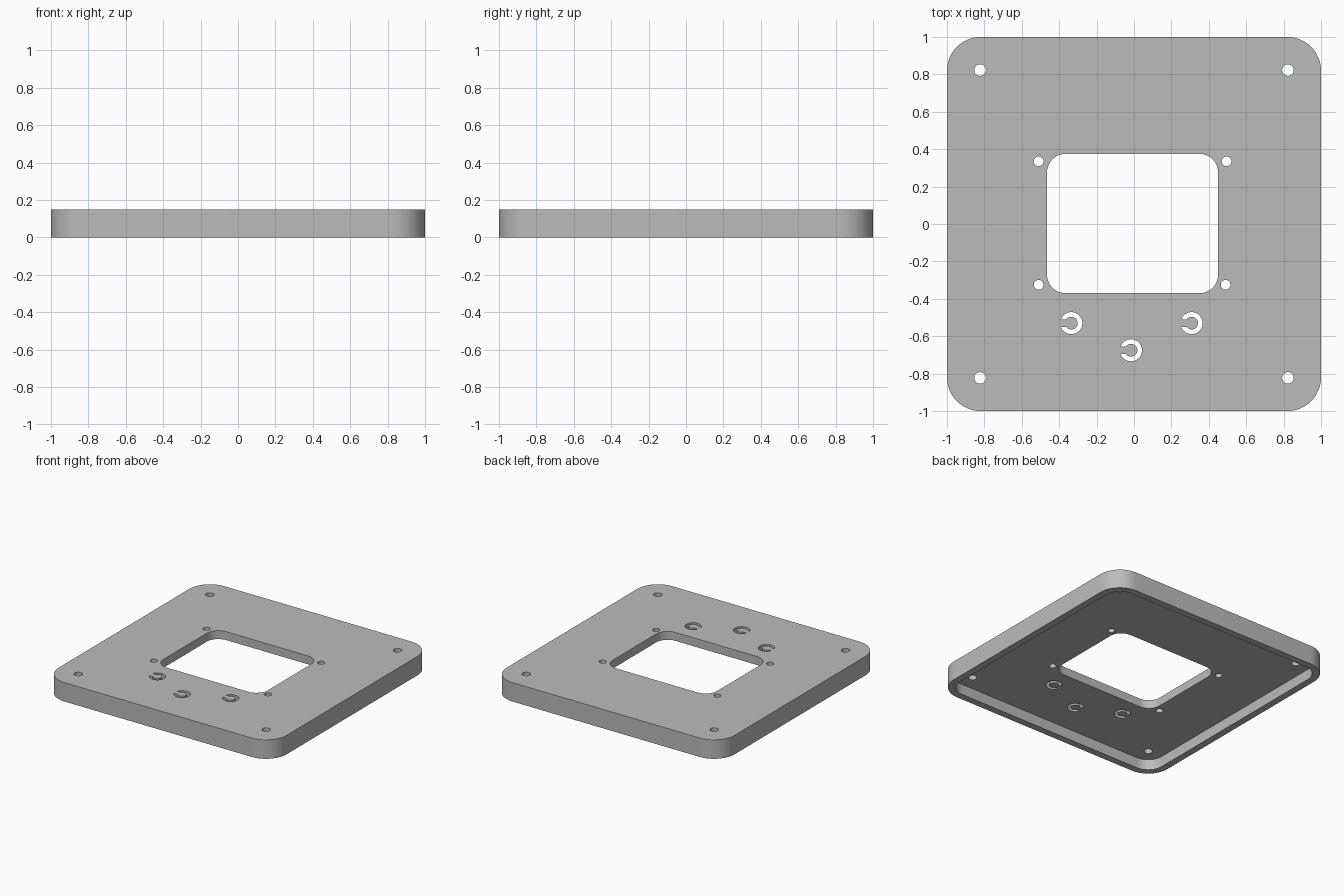
import bpy
import bmesh
from math import pi, cos, sin, asin, radians

if "Cube" in bpy.data.objects:
    bpy.data.objects.remove(bpy.data.objects["Cube"], do_unlink=True)

TOP, RECESS = 0.15, 0.083      # overall height, depth of the hollow underneath
HALF, CORNER, RIM = 1.0, 0.18, 0.055


def arc(cx, cy, r, start, end, steps):
    return [(cx + r * cos(start + (end - start) * i / steps),
             cy + r * sin(start + (end - start) * i / steps))
            for i in range(steps + 1)]


def rounded_rect(x0, x1, y0, y1, r):
    centres = [(x1 - r, y1 - r), (x0 + r, y1 - r), (x0 + r, y0 + r), (x1 - r, y0 + r)]
    return [p for k, (cx, cy) in enumerate(centres)
            for p in arc(cx, cy, r, k * pi / 2, (k + 1) * pi / 2, 12)]


def circle(cx, cy, r):
    return arc(cx, cy, r, 0, 2 * pi, 32)[:-1]


def c_slot(cx, cy, outer=0.059, inner=0.034, gap=0.02):
    # Ring slot left open on the -x side, with parallel bridge edges
    a, b = pi - asin(gap / outer), pi - asin(gap / inner)
    return arc(cx, cy, outer, -a, a, 32) + arc(cx, cy, inner, b, -b, 32)


def prisms(name, outlines, z0, z1):
    bm = bmesh.new()
    for outline in outlines:
        base = bm.faces.new([bm.verts.new((x, y, z0)) for x, y in outline])
        ext = bmesh.ops.extrude_face_region(bm, geom=[base], use_keep_orig=True)
        top = [v for v in ext["geom"] if isinstance(v, bmesh.types.BMVert)]
        bmesh.ops.translate(bm, verts=top, vec=(0, 0, z1 - z0))
    bmesh.ops.recalc_face_normals(bm, faces=bm.faces)
    mesh = bpy.data.meshes.new(name)
    bm.to_mesh(mesh)
    bm.free()
    obj = bpy.data.objects.new(name, mesh)
    bpy.context.collection.objects.link(obj)
    return obj


def cut(target, cutter):
    cutter.hide_render = True
    mod = target.modifiers.new(cutter.name, "BOOLEAN")
    mod.operation, mod.solver, mod.object = "DIFFERENCE", "EXACT", cutter
    bpy.ops.object.modifier_apply(modifier=mod.name)
    bpy.data.objects.remove(cutter, do_unlink=True)


# Cover plate body
plate = prisms("cover_plate", [rounded_rect(-HALF, HALF, -HALF, HALF, CORNER)], 0, TOP)
bpy.context.view_layer.objects.active = plate
plate.select_set(True)

# Hollow underside, leaving a rim
inner = HALF - RIM
cut(plate, prisms("recess_cutter",
                  [rounded_rect(-inner, inner, -inner, inner, CORNER - RIM)], -0.1, RECESS))

# Window, screw holes and C-shaped slots
openings = [rounded_rect(-0.465, 0.45, -0.37, 0.375, 0.1)]
openings += [circle(sx * 0.823, sy * 0.823, 0.031) for sx in (-1, 1) for sy in (-1, 1)]
openings += [circle(x, y, 0.026) for x, y in
             ((-0.51, 0.335), (0.495, 0.335), (-0.51, -0.325), (0.49, -0.325))]
openings += [c_slot(x, y) for x, y in ((-0.335, -0.53), (0.308, -0.53), (-0.016, -0.675))]
cut(plate, prisms("opening_cutter", openings, 0.04, 0.25))

# Grey finish
grey = bpy.data.materials.new("plain_grey")
grey.use_nodes = True
colour = (0.5, 0.5, 0.5, 1)
grey.diffuse_color = colour
grey.node_tree.nodes["Principled BSDF"].inputs["Base Color"].default_value = colour
plate.data.materials.clear()
plate.data.materials.append(grey)

bpy.ops.object.shade_smooth_by_angle(angle=radians(30))
